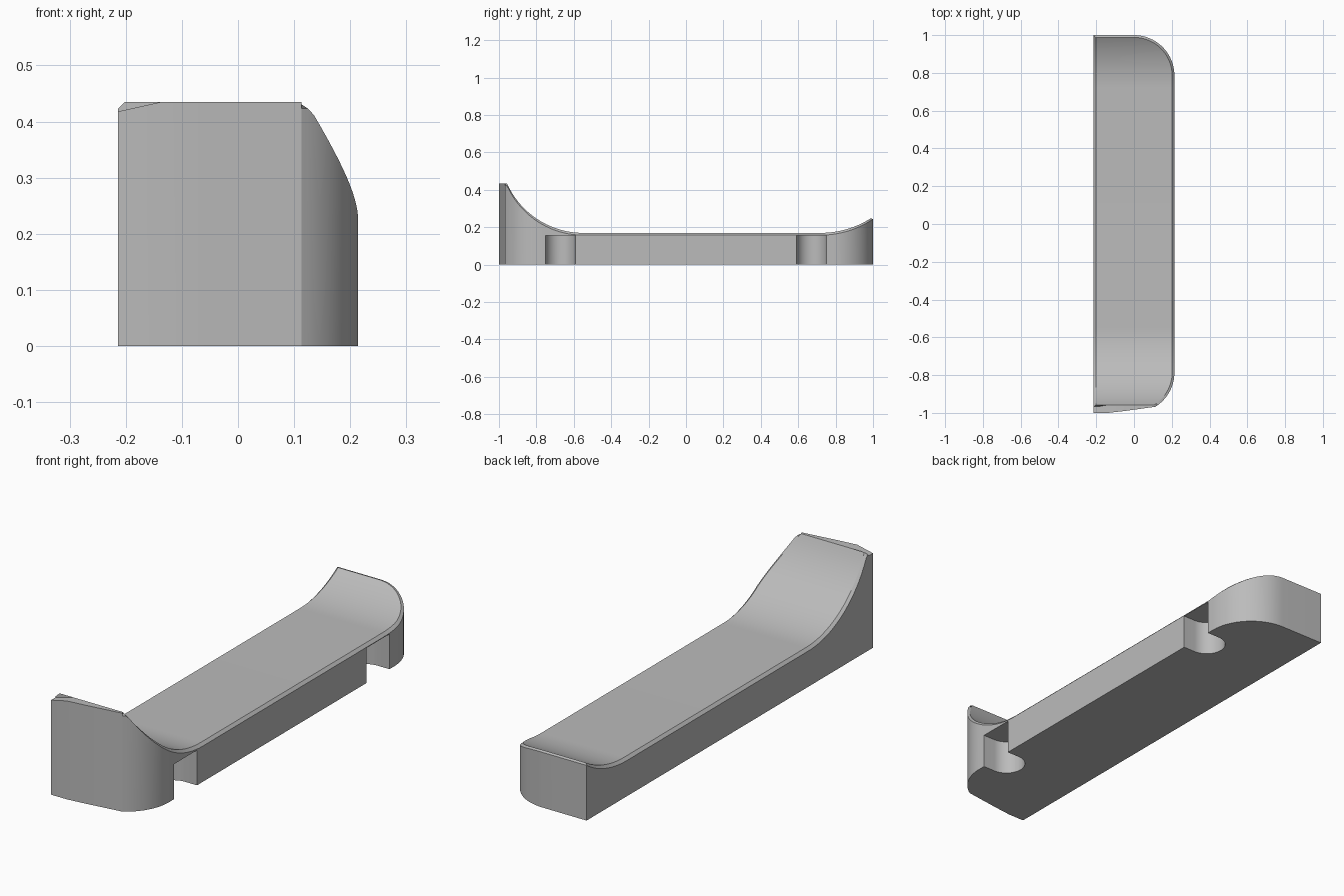
import bpy, bmesh, math

cube = bpy.data.objects.get("Cube")
if cube:
    bpy.data.objects.remove(cube, do_unlink=True)

HALF_W, CORNER, CORNER_Y = 0.214, 0.214, 0.786
CHAMFER, FLAT_Z, TIP_Z = 0.012, 0.17, 0.435

grey = bpy.data.materials.new("light_grey")
grey.use_nodes = True
grey.diffuse_color = (0.5, 0.5, 0.5, 1)
grey.node_tree.nodes["Principled BSDF"].inputs["Base Color"].default_value = (0.5, 0.5, 0.5, 1)


def finish(name, bm):
    bmesh.ops.recalc_face_normals(bm, faces=bm.faces)
    mesh = bpy.data.meshes.new(name)
    bm.to_mesh(mesh)
    bm.free()
    mesh.materials.append(grey)
    obj = bpy.data.objects.new(name, mesh)
    bpy.context.collection.objects.link(obj)
    return obj


def select_only(obj):
    bpy.ops.object.select_all(action="DESELECT")
    obj.select_set(True)
    bpy.context.view_layer.objects.active = obj


def top(y):
    """Height of the dished top: flat middle, an arc sweeping up at each end."""
    if y < -0.55:
        r, d = 0.445, -0.55 - y
    elif y > 0.72:
        r, d = 0.5, y - 0.72
    else:
        return FLAT_Z
    return min(TIP_Z, FLAT_Z + r - math.sqrt(r * r - d * d))


# Stations along the length: outer and inset right edge, as (x, y) pairs
def corner(angle, sign):
    c, s = math.cos(angle), math.sin(angle) * sign
    r = CORNER - CHAMFER
    return ((CORNER * c, sign * CORNER_Y + CORNER * s), (r * c, sign * CORNER_Y + r * s))


def straight(y):
    return ((HALF_W, y), (HALF_W - CHAMFER, y))


N = 16
start = math.radians(58)
stations = [corner(start * (1 - i / N), -1) for i in range(N + 1)]
stations += [straight(-0.77 + 0.22 * i / 10) for i in range(11)]
stations += [straight(0.72 + 0.06 * i / 3) for i in range(3)]
stations += [corner(math.pi / 2 * i / N, 1) for i in range(N + 1)]

# Body: each section runs floor, wall, chamfer, top, chamfer, wall, floor
bm = bmesh.new()
rows = []
for (ox, oy), (ix, iy) in stations:
    edge = top(oy) - CHAMFER
    section = [(-HALF_W, oy, 0), (-HALF_W, oy, edge), (-HALF_W + CHAMFER, iy, top(iy)),
               (ix, iy, top(iy)), (ox, oy, edge), (ox, oy, 0)]
    rows.append([bm.verts.new(p) for p in section])
for a, b in zip(rows, rows[1:]):
    for k in range(6):
        j = (k + 1) % 6
        bm.faces.new((a[k], a[j], b[j], b[k]))
bm.faces.new(rows[0])
last = rows[-1]
bm.faces.new((last[0], last[1], last[4], last[5]))
bm.faces.new((last[1], last[2], last[3], last[4]))
body = finish("body", bm)

# Round-ended slots in the underside, open to the +x wall
for sign, label in ((-1, "front"), (1, "back")):
    r, cx, cy = 0.08, 0.155, 0.672 * sign
    outline = [(0.3, cy + r)]
    outline += [(cx + r * math.cos(t), cy + r * math.sin(t))
                for t in (math.pi * (0.5 + i / 24) for i in range(25))]
    outline += [(0.3, cy - r)]
    bm = bmesh.new()
    base = bm.faces.new([bm.verts.new((x, y, -0.1)) for x, y in outline])
    up = bmesh.ops.extrude_face_region(bm, geom=[base])["geom"]
    bmesh.ops.translate(bm, vec=(0, 0, 0.255),
                        verts=[v for v in up if isinstance(v, bmesh.types.BMVert)])
    cutter = finish(label + "_slot_cutter", bm)
    cutter.hide_render = True
    mod = body.modifiers.new(label + "_slot", "BOOLEAN")
    mod.operation, mod.solver, mod.object = "DIFFERENCE", "EXACT", cutter
    select_only(body)
    bpy.ops.object.modifier_apply(modifier=mod.name)
    bpy.data.objects.remove(cutter, do_unlink=True)

# Front tip: shallow bowed block with a flat top dipping at its -x end
(ox, oy), (ix, iy) = stations[0]
columns = [((-HALF_W, -1), (-HALF_W, oy), 0.418), ((-0.137, -1), (-0.137, iy), TIP_Z),
           ((-0.05, -0.99), (-0.05, iy), TIP_Z), ((ox, oy), (ix, iy), TIP_Z)]
bm = bmesh.new()
rows = [[bm.verts.new((*p, z)) for p, z in ((f, 0), (f, h), (b, h), (b, 0))]
        for f, b, h in columns]
for a, b in zip(rows, rows[1:]):
    for k in range(4):
        j = (k + 1) % 4
        bm.faces.new((a[k], a[j], b[j], b[k]))
bm.faces.new(rows[0])
bm.faces.new(rows[-1])
tip = finish("front_tip", bm)

for obj in (body, tip):
    select_only(obj)
    bpy.ops.object.shade_smooth_by_angle(angle=math.radians(15))
